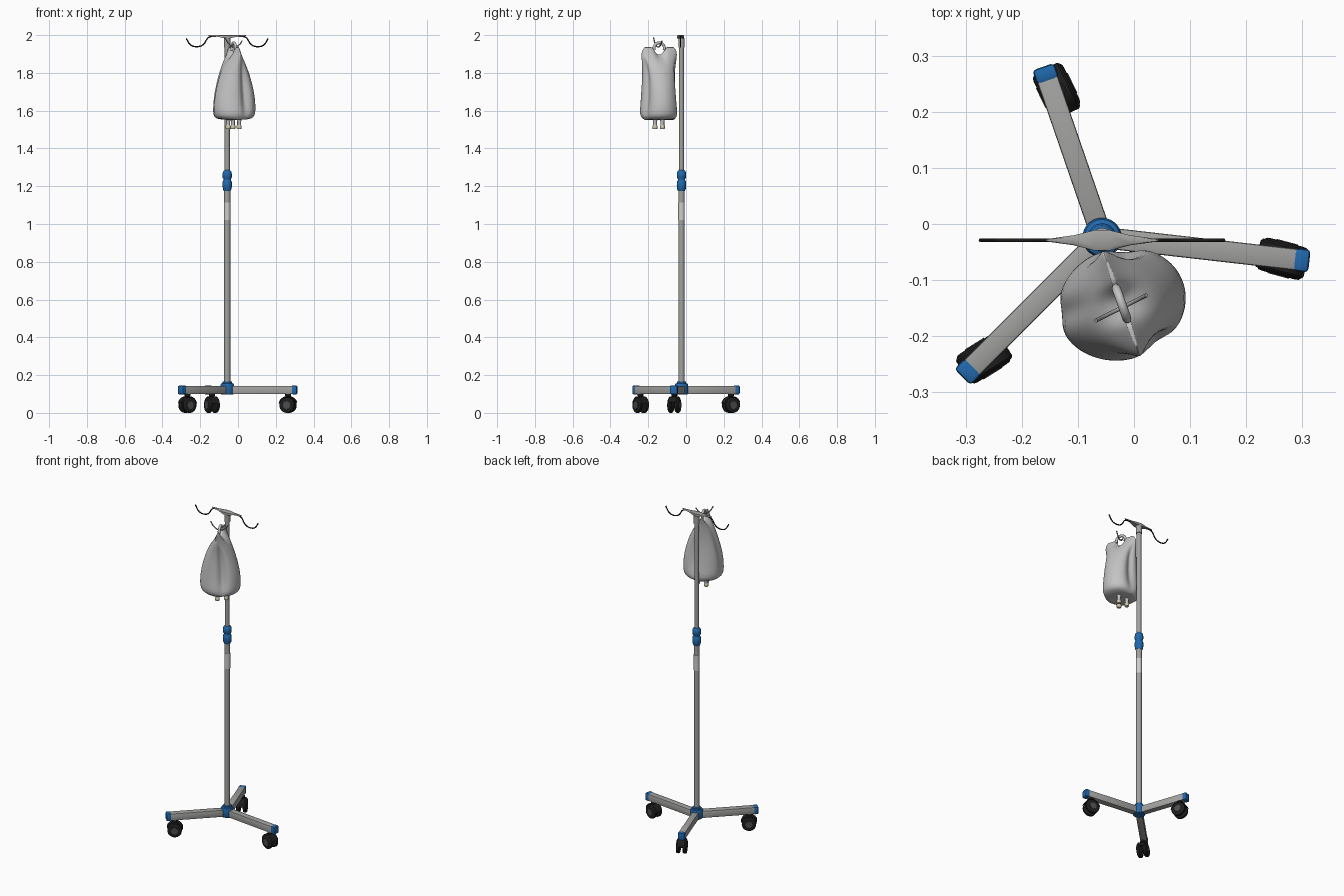
import bpy, bmesh, math
from mathutils import Vector, Matrix

if "Cube" in bpy.data.objects:
    bpy.data.objects.remove(bpy.data.objects["Cube"])

def mat(name, r, g, b):
    m = bpy.data.materials.new(name)
    m.diffuse_color = (r, g, b, 1)
    m.use_nodes = True
    m.node_tree.nodes["Principled BSDF"].inputs["Base Color"].default_value = m.diffuse_color
    return m

GREY = mat("metal grey", 0.36, 0.36, 0.35)
BLUE = mat("blue plastic", 0.015, 0.14, 0.42)
BLACK = mat("black rubber", 0.012, 0.012, 0.012)
DARK = mat("dark grey hub", 0.07, 0.07, 0.07)
BAG = mat("bag white", 0.55, 0.55, 0.55)
LABEL = mat("label light grey", 0.62, 0.62, 0.61)
CREAM = mat("cream tip", 0.62, 0.57, 0.42)

PX, PY = -0.057, -0.024     # pole axis

def finish(name, bm, m, matrix=None, smooth=True):
    bmesh.ops.recalc_face_normals(bm, faces=bm.faces)
    me = bpy.data.meshes.new(name)
    bm.to_mesh(me)
    bm.free()
    me.materials.append(m)
    o = bpy.data.objects.new(name, me)
    bpy.context.collection.objects.link(o)
    if matrix:
        o.matrix_world = matrix
    if smooth:
        bpy.ops.object.select_all(action='DESELECT')
        o.select_set(True)
        bpy.context.view_layer.objects.active = o
        bpy.ops.object.shade_smooth_by_angle(angle=math.radians(40))
    return o

def lathe(name, profile, m, matrix, n=28):
    """Revolve (radius, height) points round the local z axis."""
    bm = bmesh.new()
    rings = [[bm.verts.new((r * math.cos(2 * math.pi * i / n), r * math.sin(2 * math.pi * i / n), z))
              for i in range(n)] for r, z in profile]
    for a, b in zip(rings, rings[1:]):
        for i in range(n):
            bm.faces.new((a[i], a[(i + 1) % n], b[(i + 1) % n], b[i]))
    bm.faces.new(rings[0])
    bm.faces.new(rings[-1])
    return finish(name, bm, m, matrix)

def box(name, lo, hi, m, matrix, bevel=0.004):
    bm = bmesh.new()
    bmesh.ops.create_cube(bm, size=1)
    for v in bm.verts:
        v.co = Vector([(lo[i] + hi[i]) / 2 + v.co[i] * (hi[i] - lo[i]) for i in range(3)])
    bmesh.ops.bevel(bm, geom=bm.edges[:], offset=bevel, segments=2, affect='EDGES', profile=0.5)
    return finish(name, bm, m, matrix)

def wire(name, pts, r, m):
    cu = bpy.data.curves.new(name, 'CURVE')
    cu.dimensions = '3D'
    cu.bevel_depth = r
    cu.bevel_resolution = 2
    cu.use_fill_caps = True
    cu.resolution_u = 6
    s = cu.splines.new('BEZIER')
    s.bezier_points.add(len(pts) - 1)
    for p, c in zip(s.bezier_points, pts):
        p.co = c
        p.handle_left_type = p.handle_right_type = 'AUTO'
    cu.materials.append(m)
    o = bpy.data.objects.new(name, cu)
    bpy.context.collection.objects.link(o)
    return o

T = Matrix.Translation
pole = T((PX, PY, 0))

# Pole, collars and label
lathe("lower_pole", [(0.0165, 0.11), (0.0165, 1.2)], GREY, pole)
lathe("upper_pole", [(0.0135, 1.2), (0.0135, 1.99)], GREY, pole)
lathe("pole_top_sleeve", [(0.017, 1.935), (0.017, 1.985)], GREY, pole)
lathe("height_collar", [(0.018, 1.175), (0.023, 1.185), (0.025, 1.205), (0.024, 1.225), (0.019, 1.232),
                        (0.019, 1.238), (0.024, 1.245), (0.025, 1.262), (0.022, 1.278), (0.015, 1.285)], BLUE, pole)
lathe("pole_label", [(0.0172, 1.02), (0.0172, 1.115)], LABEL, pole)
lathe("base_hub", [(0.032, 0.098), (0.035, 0.103), (0.035, 0.148), (0.032, 0.155), (0.025, 0.158),
                   (0.024, 0.165), (0.017, 0.167)], BLUE, pole)

# Legs with end caps and twin-wheel casters
legs = [("right", -6.5, 0.372, (0.265, -0.062), -15),
        ("back", 109, 0.322, (-0.138, 0.238), 116),
        ("left", 225, 0.352, (-0.268, -0.24), 212)]
for name, ang, length, (cx, cy), turn in legs:
    M = pole @ Matrix.Rotation(math.radians(ang), 4, 'Z')
    box(name + "_leg", (0.015, -0.019, 0.1), (length - 0.02, 0.019, 0.143), GREY, M)
    box(name + "_leg_cap", (length - 0.028, -0.0205, 0.098), (length, 0.0205, 0.145), BLUE, M, 0.007)
    C = T((cx, cy, 0.041)) @ Matrix.Rotation(math.radians(turn), 4, 'Z')
    side = Matrix.Rotation(math.pi / 2, 4, 'X')
    lathe(name + "_caster_stem", [(0.011, 0.0), (0.011, 0.045), (0.016, 0.048), (0.016, 0.06)], BLACK, C, 16)
    for s in (-1, 1):
        W = C @ T((0, s * 0.019, 0)) @ side
        lathe(name + "_wheel", [(0.03, -0.011), (0.037, -0.010), (0.041, -0.006), (0.041, 0.006),
                                (0.037, 0.010), (0.03, 0.011)], BLACK, W)
        lathe(name + "_wheel_hub", [(0.02, -0.0125), (0.02, 0.0125)], DARK, W, 20)
    lathe(name + "_axle", [(0.01, -0.025), (0.01, 0.025)], BLACK, C @ side, 12)
    # hood: arched strip over the wheels
    bm = bmesh.new()
    prev = None
    for i in range(13):
        a = math.radians(20 + 150 * i / 12)
        ring = [bm.verts.new((r * math.cos(a), y, r * math.sin(a)))
                for r, y in ((0.043, -0.026), (0.047, -0.022), (0.047, 0.022), (0.043, 0.026))]
        if prev:
            for j in range(4):
                bm.faces.new((prev[j], prev[(j + 1) % 4], ring[(j + 1) % 4], ring[j]))
        else:
            bm.faces.new(ring)
        prev = ring
    bm.faces.new(prev)
    finish(name + "_caster_hood", bm, BLACK, C)

# Hanger plate: long diamond, thickest at the pole
HY = -0.029
bm = bmesh.new()
prev = None
for x, w, t in ((-0.1, 0.002, 0.004), (-0.05, 0.009, 0.009), (-0.014, 0.018, 0.017),
                (0.014, 0.018, 0.017), (0.05, 0.009, 0.009), (0.1, 0.002, 0.004)):
    ring = [bm.verts.new((x, y, z)) for y, z in
            ((-w, 2 - t), (w, 2 - t), (w, 1.998), (w * 0.7, 2.0), (-w * 0.7, 2.0), (-w, 1.998))]
    if prev:
        for j in range(6):
            bm.faces.new((prev[j], prev[(j + 1) % 6], ring[(j + 1) % 6], ring[j]))
    else:
        bm.faces.new(ring)
    prev = ring
bm.faces.new(prev)
finish("hanger_plate", bm, GREY, T((PX, HY, 0)))

# Wire hooks at both ends of the plate
for s, name in ((-1, "left_hook"), (1, "right_hook")):
    path = [(0.06, 1.994), (0.098, 1.988), (0.125, 1.952), (0.145, 1.941), (0.18, 1.941), (0.196, 1.95), (0.217, 1.982)]
    wire(name, [(PX + s * x, HY, z) for x, z in path], 0.0035, BLACK)

# Fluid bag: flat at the top, swollen below, with soft creases
U = Vector((0.33, -0.944, 0))
V = Vector((0.944, 0.33, 0))
O = Vector((-0.022, -0.142, 0))
rows = [(1.937, 0.08, 0.006), (1.918, 0.1, 0.013), (1.88, 0.099, 0.037), (1.84, 0.093, 0.062),
        (1.78, 0.09, 0.087), (1.70, 0.093, 0.11), (1.63, 0.097, 0.117), (1.59, 0.102, 0.116),
        (1.567, 0.096, 0.108), (1.55, 0.078, 0.085)]
N = 48
bm = bmesh.new()
rings = []
for k, (z, w, t) in enumerate(rows):
    env = max(0, math.sin(math.pi * min(1, max(0, (z - 1.56) / 0.32)))) ** 0.6
    ring = []
    for i in range(N):
        a = 2 * math.pi * i / N
        f = 1.0
        for c, depth, wid in ((20, 0.28, 13), (160, 0.25, 14), (258, 0.12, 14)):
            d = (math.degrees(a) - c + 180) % 360 - 180
            f -= depth * env * math.exp(-(d / wid) ** 2)
        u, v = w * f * math.cos(a), t * f * math.sin(a)
        notch = (0.04, 0.03, 0.008)[k] * math.exp(-(u / 0.028) ** 4) if k < 3 else 0
        ring.append(bm.verts.new(O + U * u + V * v + Vector((0, 0, z - notch))))
    rings.append(ring)
for a, b in zip(rings, rings[1:]):
    for i in range(N):
        bm.faces.new((a[i], a[(i + 1) % N], b[(i + 1) % N], b[i]))
for r in (rings[0], rings[-1]):
    for i in range(N // 2):
        q = [r[i], r[i + 1], r[N - i - 1], r[(N - i) % N]]
        bm.faces.new(list(dict.fromkeys(q)))
bag = finish("fluid_bag", bm, BAG)
bag.modifiers.new("soft", 'SUBSURF').levels = 1

# Hanging loop of the bag and the small hook through it
loop = [O + U * (0.029 * math.cos(a)) + Vector((0, 0, 1.93 + 0.029 * math.sin(a)))
        for a in [math.radians(-20 + 22 * i) for i in range(11)]]
wire("bag_loop", loop, 0.008, BAG)
wire("bag_hook", [(-0.068, -0.172, 1.987), (-0.05, -0.163, 1.955), (-0.022, -0.149, 1.937),
                  (0.006, -0.135, 1.948), (0.022, -0.127, 1.97)], 0.0035, GREY)

# Outlet ports under the bag
for i, (x, y) in enumerate(((-0.052, -0.125), (0.006, -0.125), (-0.027, -0.164))):
    P = T((x, y, 0))
    lathe("bag_port_%d" % i, [(0.01, 1.522), (0.01, 1.54), (0.014, 1.56)], BAG, P, 16)
    lathe("port_tip_%d" % i, [(0.011, 1.502), (0.013, 1.506), (0.013, 1.52), (0.009, 1.525)], CREAM, P, 16)
